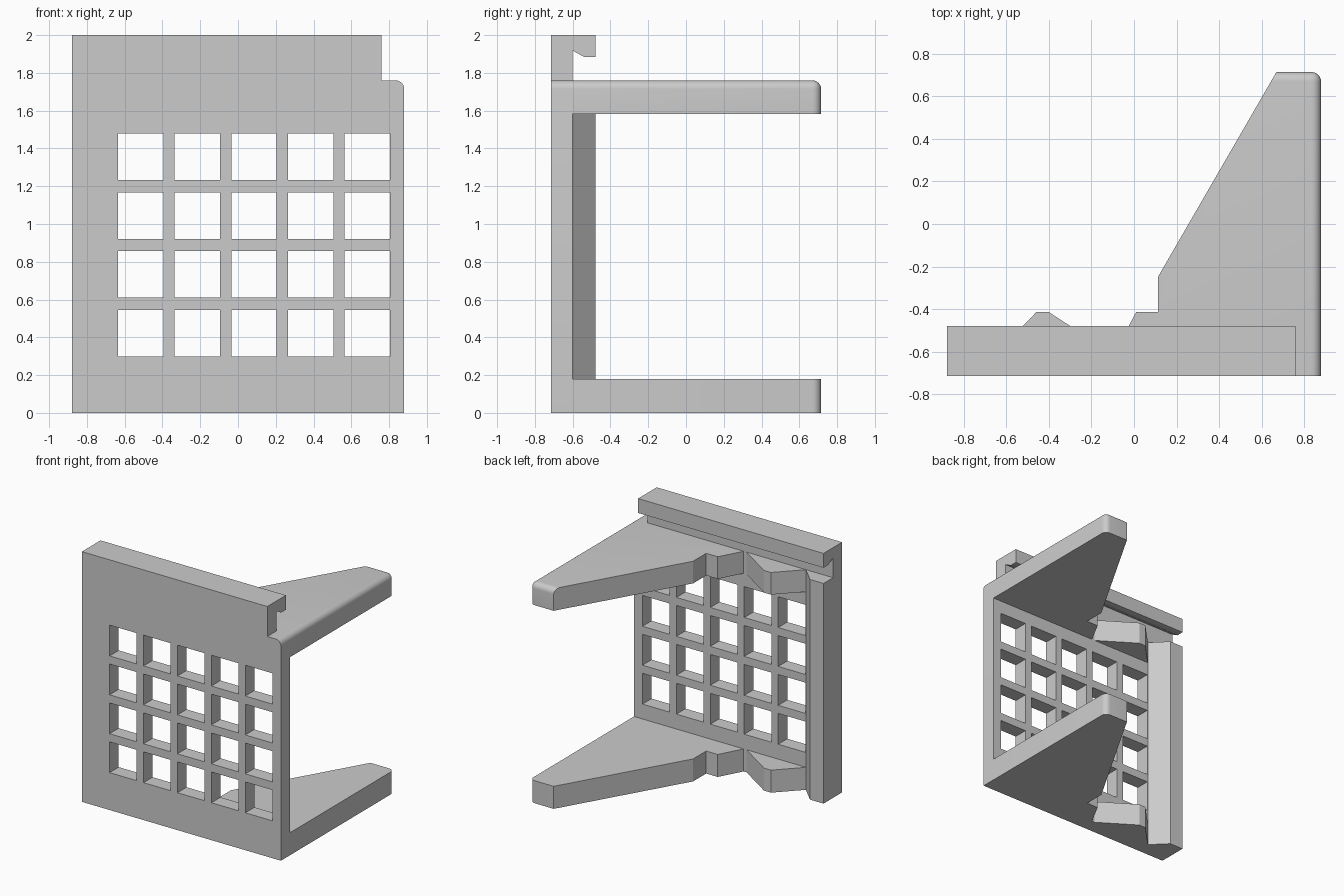
import bpy, bmesh, math
from mathutils import Vector

if "Cube" in bpy.data.objects:
    bpy.data.objects.remove(bpy.data.objects["Cube"], do_unlink=True)

grey = bpy.data.materials.new("light_grey")
grey.use_nodes = True
grey.diffuse_color = (0.6, 0.6, 0.6, 1)
grey.node_tree.nodes["Principled BSDF"].inputs["Base Color"].default_value = (0.6, 0.6, 0.6, 1)

FRONT, WALL, BACK = -0.715, -0.6, 0.715   # y of panel front, panel back, arm tips
SIDE, NOTCH, SHOULDER = 0.88, 0.76, 1.76  # half width, notch x, shoulder height
RADIUS = 0.045


def extrude(name, profile, place, direction, round_edge=None):
    """Extrude a 2D profile; round_edge(a, b) picks edges to fillet."""
    bm = bmesh.new()
    face = bm.faces.new([bm.verts.new(place(*p)) for p in profile])
    moved = bmesh.ops.extrude_face_region(bm, geom=[face])["geom"]
    verts = [v for v in moved if isinstance(v, bmesh.types.BMVert)]
    bmesh.ops.translate(bm, verts=verts, vec=Vector(direction))
    bmesh.ops.recalc_face_normals(bm, faces=bm.faces)
    if round_edge:
        edges = [e for e in bm.edges if round_edge(e.verts[0].co, e.verts[1].co)]
        bmesh.ops.bevel(bm, geom=edges, offset=RADIUS, segments=6,
                        profile=0.5, affect='EDGES', clamp_overlap=True)
    mesh = bpy.data.meshes.new(name)
    bm.to_mesh(mesh)
    bm.free()
    mesh.materials.append(grey)
    obj = bpy.data.objects.new(name, mesh)
    bpy.context.collection.objects.link(obj)
    return obj


def activate(obj):
    bpy.ops.object.select_all(action='DESELECT')
    obj.select_set(True)
    bpy.context.view_layer.objects.active = obj


def near(a, b, axis, value):
    return abs(a[axis] - value) < 1e-4 and abs(b[axis] - value) < 1e-4


# Front panel with a notched, rounded shoulder
panel = extrude(
    "panel",
    [(-SIDE, 0), (SIDE, 0), (SIDE, SHOULDER), (NOTCH, SHOULDER), (NOTCH, 2), (-SIDE, 2)],
    lambda x, z: (x, FRONT, z), (0, WALL - FRONT, 0),
    lambda a, b: near(a, b, 0, SIDE) and near(a, b, 2, SHOULDER))

# Grid of windows cut through the panel
bm = bmesh.new()
for col in range(5):
    for row in range(4):
        cube = bmesh.ops.create_cube(bm, size=1)["verts"]
        bmesh.ops.scale(bm, verts=cube, vec=(0.24, 0.5, 0.246))
        bmesh.ops.translate(bm, verts=cube,
                            vec=(0.085 + 0.3 * (col - 2), WALL, 0.422 + 0.311 * row))
mesh = bpy.data.meshes.new("window_cutter")
bm.to_mesh(mesh)
bm.free()
mesh.materials.append(grey)
cutter = bpy.data.objects.new("window_cutter", mesh)
cutter.hide_render = True
bpy.context.collection.objects.link(cutter)
cut = panel.modifiers.new("windows", 'BOOLEAN')
cut.operation, cut.solver, cut.object = 'DIFFERENCE', 'EXACT', cutter
activate(panel)
bpy.ops.object.modifier_apply(modifier=cut.name)
bpy.data.objects.remove(cutter, do_unlink=True)

# Hooked lip along the top
lip = extrude("top_lip",
              [(WALL, 2), (-0.48, 2), (-0.48, 1.885), (-0.54, 1.885), (WALL, 1.918)],
              lambda y, z: (-SIDE, y, z), (SIDE + NOTCH, 0, 0))

# Upright rail with a slanted inner face
rail = extrude("side_rail",
               [(-SIDE, WALL), (-SIDE, -0.48), (-0.76, -0.48), (-0.64, WALL)],
               lambda x, y: (x, y, 0), (0, 0, SHOULDER))

# Upper and lower arms, each with a separate catch beside it
arm_outline = [(SIDE, WALL), (SIDE, BACK), (0.67, BACK), (0.112, -0.25),
               (0.112, -0.415), (0.01, -0.415), (-0.09, WALL)]
catch_outline = [(-0.115, WALL), (-0.4, -0.415), (-0.46, -0.415), (-0.64, WALL)]
parts = [panel, lip, rail]
for label, low, high in (("lower", 0, 0.18), ("upper", 1.583, SHOULDER)):
    def rounded(a, b, top=high, is_upper=(label == "upper")):
        outer, tip = near(a, b, 0, SIDE), near(a, b, 1, BACK)
        return (outer and tip) or (is_upper and near(a, b, 2, top) and (outer or tip))

    def place(x, y, z=low):
        return (x, y, z)

    rise = (0, 0, high - low)
    parts.append(extrude(label + "_arm", arm_outline, place, rise, rounded))
    parts.append(extrude(label + "_catch", catch_outline, place, rise))

for part in parts:
    activate(part)
    bpy.ops.object.shade_smooth_by_angle(angle=math.radians(30))
